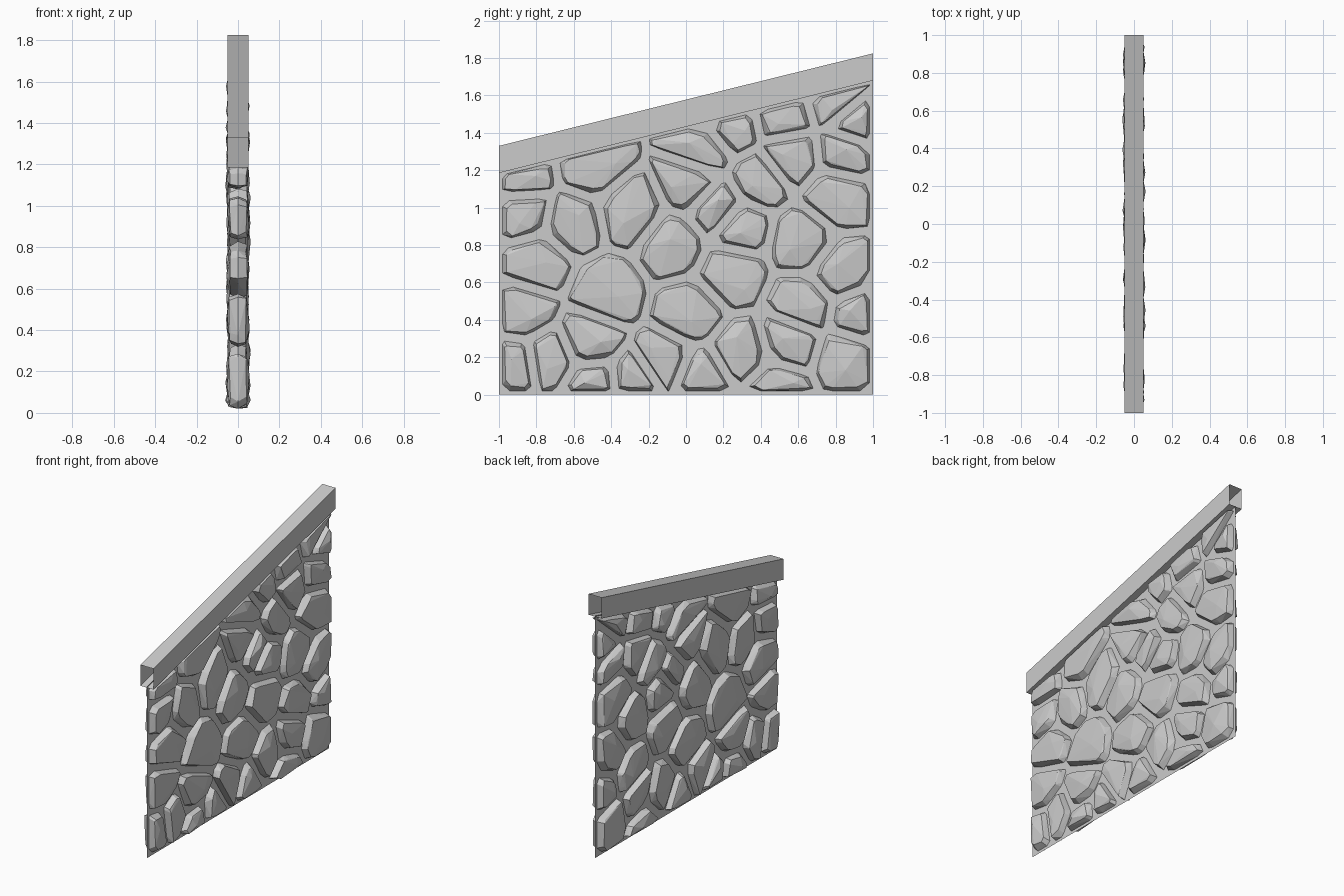
import bpy
import bmesh
import random
from mathutils import Vector

random.seed(4)

default = bpy.data.objects.get("Cube")
if default:
    bpy.data.objects.remove(default, do_unlink=True)

# One grey stone colour for everything
GREY = (0.6, 0.6, 0.6, 1)
stone_grey = bpy.data.materials.new("stone_grey")
stone_grey.use_nodes = True
stone_grey.diffuse_color = GREY
stone_grey.node_tree.nodes["Principled BSDF"].inputs["Base Color"].default_value = GREY

SLOPE = 0.247
JOINT = 0.024  # half the width of a mortar joint


def add_object(name, bm):
    bmesh.ops.recalc_face_normals(bm, faces=bm.faces)
    mesh = bpy.data.meshes.new(name)
    bm.to_mesh(mesh)
    bm.free()
    mesh.materials.append(stone_grey)
    obj = bpy.data.objects.new(name, mesh)
    bpy.context.collection.objects.link(obj)


def sloped(height, y):
    """Height at y of a line that rises along the wall from height at the front."""
    return height + (y + 1) * SLOPE


def wall_outline(margin, top):
    """Corners of the wall side, as y and z, with its top starting at the given height."""
    low, high = margin - 1, 1 - margin
    return [Vector(corner) for corner in (
        (low, margin), (high, margin), (high, sloped(top, high)), (low, sloped(top, low)))]


# Thin mortar panel with a sloping top
bm = bmesh.new()
bm.faces.new([bm.verts.new((0, y, z)) for y, z in wall_outline(0, 1.19)])
add_object("mortar_panel", bm)

# Sloping coping, a hollow square tube with open ends
bm = bmesh.new()
section = [(x, z) for x, z in ((-0.05, 1.185), (0.05, 1.185), (0.05, 1.33), (-0.05, 1.33))]
front, back = [[bm.verts.new((x, y, sloped(z, y))) for x, z in section] for y in (-1, 1)]
for i in range(len(section)):
    j = (i + 1) % len(section)
    bm.faces.new((front[i], front[j], back[j], back[i]))
add_object("coping", bm)


def clip(outline, point, normal):
    """Cut away the part of a convex outline that lies beyond a line."""
    kept = []
    for i, b in enumerate(outline):
        a = outline[i - 1]
        side_a, side_b = (a - point).dot(normal), (b - point).dot(normal)
        if side_a * side_b < 0:
            kept.append(a.lerp(b, side_a / (side_a - side_b)))
        if side_b <= 0:
            kept.append(b)
    return kept


def stone_outline(centre, others):
    """Space nearest to one stone, less the joints, with its corners chipped off."""
    outline = wall_outline(0.02, 1.17)
    for other in others:
        if other != centre:
            toward = (other - centre).normalized()
            outline = clip(outline, (centre + other) / 2 - toward * JOINT, toward)
    chipped = []
    for i, b in enumerate(outline):
        a = outline[i - 1]
        chipped.append(a.lerp(b, random.uniform(0.05, 0.25)))
        chipped.append(b.lerp(a, random.uniform(0.05, 0.25)))
    return chipped


def add_stone(bm, outline):
    """Faceted stone through the panel: outline, raised rim and peak on both sides."""
    middle = sum(outline, Vector((0, 0))) / len(outline)
    points = [(0, p.x, p.y) for p in outline]
    for side in (-1, 1):
        for p in outline:
            inward = (middle - p).normalized()
            rim = p + inward * random.uniform(0.01, 0.03)
            points.append((side * random.uniform(0.034, 0.046), rim.x, rim.y))
        peak = middle.lerp(random.choice(outline), 0.3)
        points.append((side * random.uniform(0.05, 0.062), peak.x, peak.y))
    verts = [bm.verts.new(p) for p in points]
    hull = bmesh.ops.convex_hull(bm, input=verts)
    spare = {v for v in hull["geom_interior"] + hull["geom_unused"]
             if isinstance(v, bmesh.types.BMVert)}
    bmesh.ops.delete(bm, geom=list(spare), context="VERTS")


# Stone centres in each course, as y and z in hundredths
COURSES = {
    "bottom_stones": [
        (-92, 16), (-73, 19), (-50, 5), (-52, 28), (-27, 7), (-12, 17),
        (8, 9), (30, 22), (48, 3), (55, 29), (86, 20)],
    "lower_stones": [
        (-88, 44), (-42, 55), (2, 44), (24, 65), (62, 47), (93, 42),
        (84, 66), (-80, 71)],
    "middle_stones": [
        (-7, 80), (29, 90), (62, 83), (-87, 97), (-61, 92), (-30, 98),
        (17, 100), (3, 113), (39, 114), (80, 106)],
    "upper_stones": [
        (-50, 122), (-88, 116), (9, 131), (56, 127), (85, 130), (24, 143),
        (52, 149), (90, 145), (80, 157)],
}
centres = {name: [Vector(spot) / 100 for spot in spots] for name, spots in COURSES.items()}
every_centre = sum(centres.values(), [])
for name, course in centres.items():
    bm = bmesh.new()
    for centre in course:
        add_stone(bm, stone_outline(centre, every_centre))
    add_object(name, bm)
